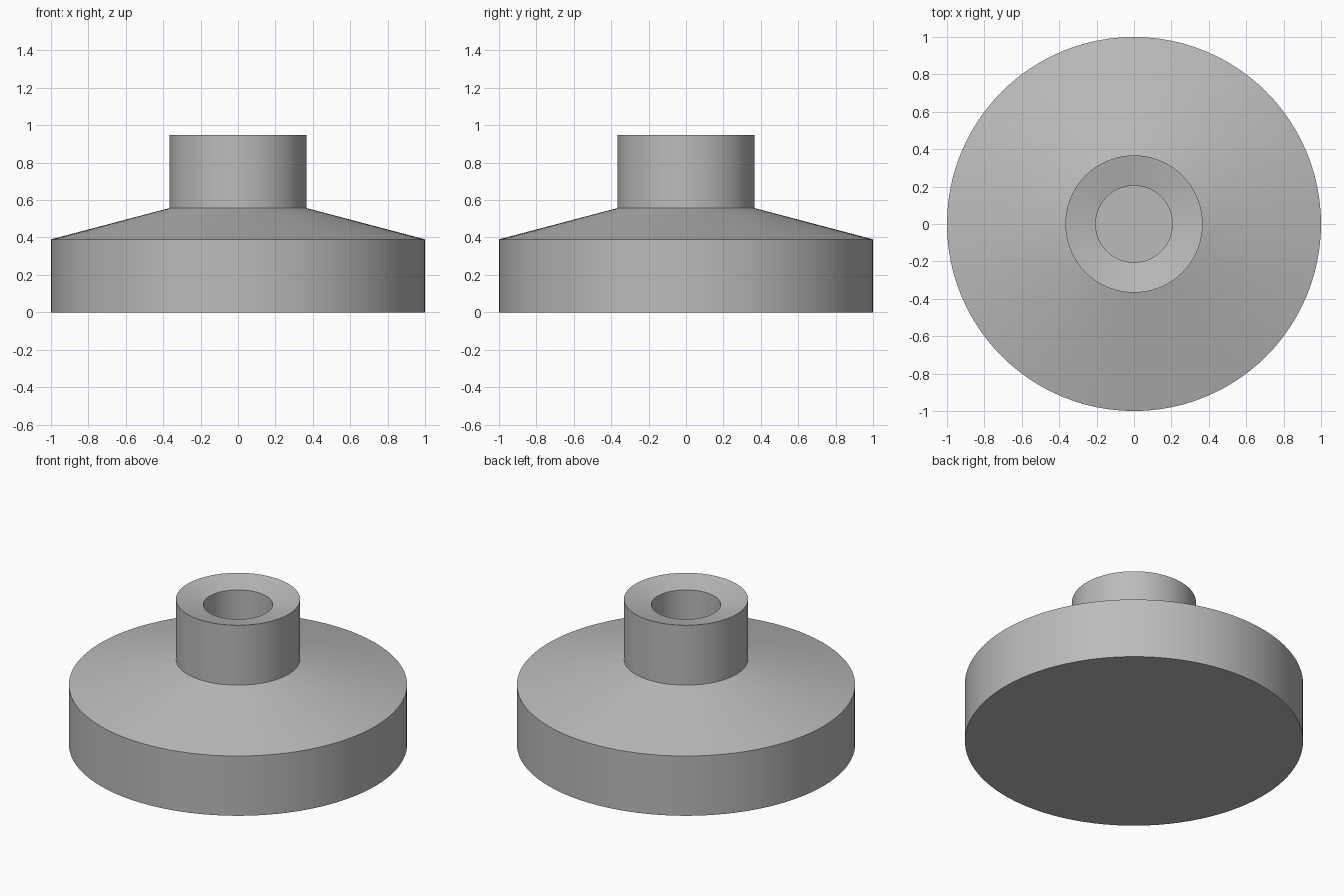
import bpy
import bmesh
import math

cube = bpy.data.objects.get("Cube")
if cube:
    bpy.data.objects.remove(cube, do_unlink=True)

SEGMENTS = 96

# Plain grey material
grey = bpy.data.materials.new("plain_grey")
grey.use_nodes = True
colour = (0.5, 0.5, 0.5, 1.0)
grey.diffuse_color = colour
grey.node_tree.nodes["Principled BSDF"].inputs["Base Color"].default_value = colour


def turned_part(name, profile):
    """Spin a (radius, height) profile that starts and ends on the z axis."""
    bm = bmesh.new()
    points = [bm.verts.new((r, 0, z)) for r, z in profile]
    edges = [bm.edges.new(pair) for pair in zip(points, points[1:])]
    bmesh.ops.spin(bm, geom=points + edges, cent=(0, 0, 0), axis=(0, 0, 1),
                   angle=2 * math.pi, steps=SEGMENTS)
    bmesh.ops.remove_doubles(bm, verts=bm.verts, dist=0.0005)
    bmesh.ops.recalc_face_normals(bm, faces=bm.faces)
    mesh = bpy.data.meshes.new(name)
    bm.to_mesh(mesh)
    bm.free()
    mesh.materials.append(grey)
    obj = bpy.data.objects.new(name, mesh)
    bpy.context.collection.objects.link(obj)
    bpy.ops.object.select_all(action="DESELECT")
    obj.select_set(True)
    bpy.context.view_layer.objects.active = obj
    bpy.ops.object.shade_smooth_by_angle(angle=math.radians(10))
    return obj


# Round base, sloped shoulder, and neck with a dished rim and blind bore
turned_part("base_with_socket_neck", [
    (0, 0), (1, 0), (1, 0.39), (0.367, 0.557), (0.367, 0.948),
    (0.205, 0.912), (0.205, 0.55), (0, 0.55),
])
